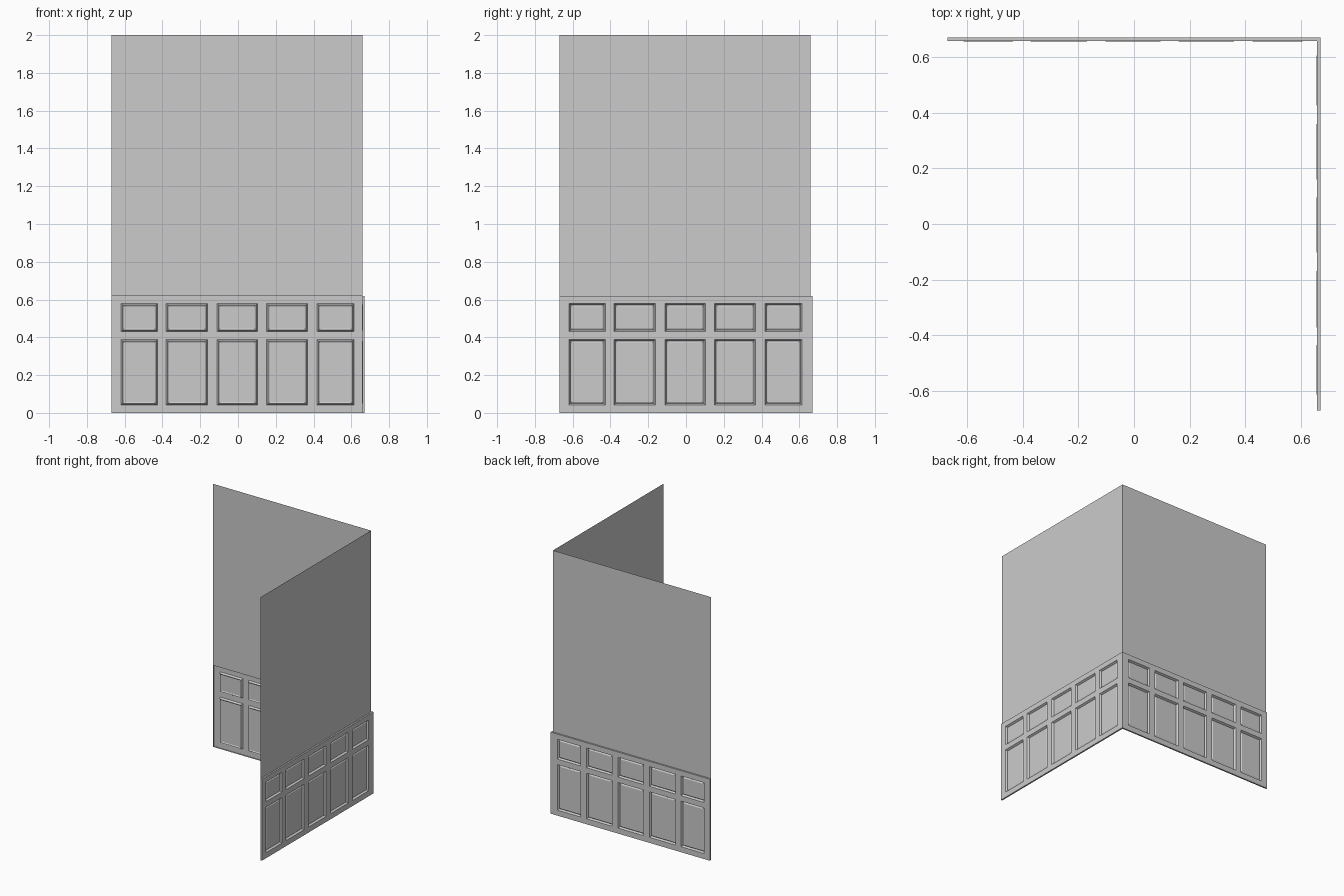
import bpy, bmesh

if "Cube" in bpy.data.objects:
    bpy.data.objects.remove(bpy.data.objects["Cube"])

OUT, WALL, END = 0.67, 0.658, -0.67      # panelling plane, wall plane, free end
DADO, TOP = 0.62, 2.0
COLS = [(-0.62, -0.427), (-0.38, -0.162), (-0.11, 0.102), (0.152, 0.367), (0.418, 0.613)]
ROWS = [(0.042, 0.388), (0.43, 0.58)]
RINGS = [(0, OUT), (0.008, 0.656), (0.016, 0.661)]   # inset and depth of panel moulding


def make_object(name, quads, along_x):
    """Quads are (u, depth, z); along_x maps u to x, otherwise u to y."""
    bm = bmesh.new()
    for q in quads:
        pts = [(u, d, z) if along_x else (d, u, z) for u, d, z in q]
        if along_x:
            pts.reverse()
        bm.faces.new([bm.verts.new(p) for p in pts])
    bmesh.ops.remove_doubles(bm, verts=bm.verts, dist=0.0001)
    me = bpy.data.meshes.new(name)
    bm.to_mesh(me)
    bm.free()
    ob = bpy.data.objects.new(name, me)
    bpy.context.collection.objects.link(ob)


def ring(u0, u1, z0, z1, inset, d):
    return [(u0 + inset, d, z0 + inset), (u1 - inset, d, z0 + inset),
            (u1 - inset, d, z1 - inset), (u0 + inset, d, z1 - inset)]


def wainscot():
    quads = []
    us = [END] + [v for c in COLS for v in c] + [OUT]
    zs = [0] + [v for r in ROWS for v in r] + [DADO]
    for i in range(len(us) - 1):
        for j in range(len(zs) - 1):
            cell = (us[i], us[i + 1], zs[j], zs[j + 1])
            if i % 2 and j % 2:
                # Moulded recess with a raised field
                loops = [ring(*cell, s, d) for s, d in RINGS]
                for a, b in zip(loops, loops[1:]):
                    for k in range(4):
                        n = (k + 1) % 4
                        quads.append([a[k], a[n], b[n], b[k]])
                quads.append(loops[-1])
            else:
                # Stiles and rails
                quads.append(ring(*cell, 0, OUT))
    # Top ledge, bottom return (both mitred at the corner) and free end cap
    quads.append([(END, OUT, DADO), (OUT, OUT, DADO), (WALL, WALL, DADO), (END, WALL, DADO)])
    quads.append([(END, WALL, 0), (WALL, WALL, 0), (OUT, OUT, 0), (END, OUT, 0)])
    quads.append([(END, WALL, 0), (END, OUT, 0), (END, OUT, DADO), (END, WALL, DADO)])
    return quads


for side, along_x in (("back", True), ("right", False)):
    make_object(side + "_wainscot", wainscot(), along_x)
    # Plain wall above the panelling
    make_object(side + "_wall", [ring(END, WALL, DADO, TOP, 0, WALL)], along_x)
